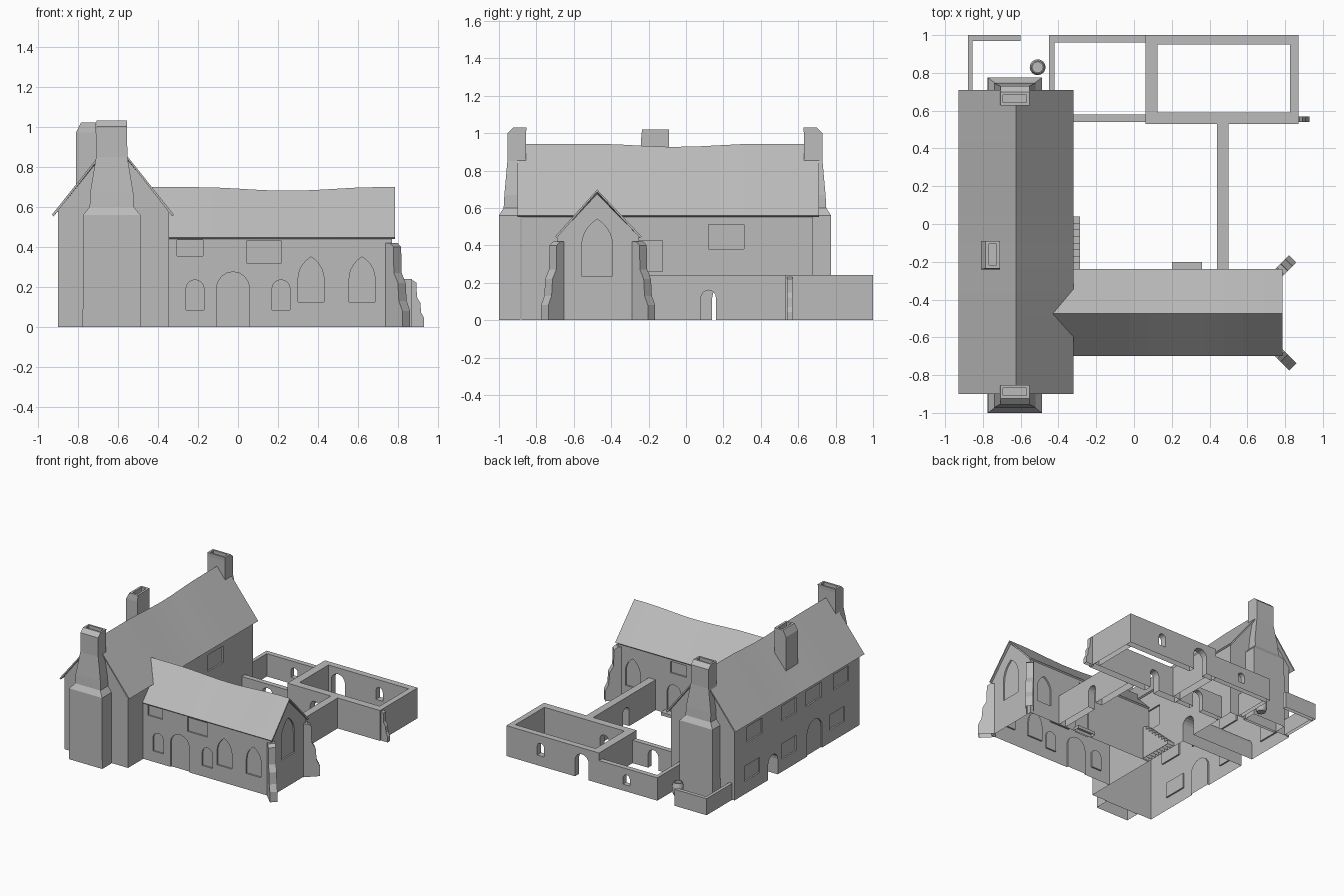
import bpy, bmesh
from math import sin, cos, pi, radians
from mathutils import Matrix, Vector

if "Cube" in bpy.data.objects:
    bpy.data.objects.remove(bpy.data.objects["Cube"])

stone = bpy.data.materials.new("grey stone")
stone.use_nodes = True
GREY = (0.5, 0.5, 0.5, 1)
stone.diffuse_color = GREY
stone.node_tree.nodes["Principled BSDF"].inputs["Base Color"].default_value = GREY


def finish(name, bm, open_bottom=True):
    """Turn a bmesh into an object, leaving its underside open."""
    bmesh.ops.recalc_face_normals(bm, faces=bm.faces)
    if open_bottom:
        under = [f for f in bm.faces if all(v.co.z < 0.001 for v in f.verts)]
        bmesh.ops.delete(bm, geom=under, context="FACES")
    me = bpy.data.meshes.new(name)
    bm.to_mesh(me)
    bm.free()
    me.materials.append(stone)
    ob = bpy.data.objects.new(name, me)
    bpy.context.scene.collection.objects.link(ob)
    return ob


def prism(bm, pts, axis, a, b):
    """Extrude a profile (u, z) along x or y from a to b."""
    place = (lambda t, u, z: (t, u, z)) if axis == "x" else (lambda t, u, z: (u, t, z))
    lo, hi = ([bm.verts.new(place(t, u, z)) for u, z in pts] for t in (a, b))
    n = len(pts)
    bm.faces.new(lo)
    bm.faces.new(hi[::-1])
    for i in range(n):
        j = (i + 1) % n
        bm.faces.new((lo[i], lo[j], hi[j], hi[i]))


def loft(bm, sections):
    """Stack rectangles (z, x0, x1, y0, y1); returns the top face."""
    rings = [[bm.verts.new(p) for p in ((x0, y0, z), (x1, y0, z), (x1, y1, z), (x0, y1, z))]
             for z, x0, x1, y0, y1 in sections]
    bm.faces.new(rings[0][::-1])
    for r, s in zip(rings, rings[1:]):
        for i in range(4):
            j = (i + 1) % 4
            bm.faces.new((r[i], r[j], s[j], s[i]))
    return bm.faces.new(rings[-1])


def outline(kind, c, w, z0, z1):
    """Opening outline: rect, round arch or pointed arch."""
    h = w / 2
    if kind == "rect":
        return [(c - h, z0), (c + h, z0), (c + h, z1), (c - h, z1)]
    pts = [(c - h, z0), (c + h, z0)]
    if kind == "round":
        return pts + [(c + h * cos(pi * i / 8), z1 - h + h * sin(pi * i / 8)) for i in range(9)]
    rise = w * 0.87
    side = [(h - w + w * cos(radians(12 * i)), z1 - rise + w * sin(radians(12 * i))) for i in range(5)]
    return pts + [(c + u, z) for u, z in side] + [(c, z1)] + [(c - u, z) for u, z in side[::-1]]


def cut(ob, openings):
    """Subtract openings (axis, a, b, kind, centre, width, z0, z1)."""
    bm = bmesh.new()
    for axis, a, b, *shape in openings:
        prism(bm, outline(*shape), axis, a, b)
    cutter = finish(ob.name + "_cutter", bm, False)
    mod = ob.modifiers.new("openings", "BOOLEAN")
    mod.operation, mod.solver, mod.object = "DIFFERENCE", "EXACT", cutter
    dg = bpy.context.evaluated_depsgraph_get()
    ob.data = bpy.data.meshes.new_from_object(ob.evaluated_get(dg))
    ob.modifiers.clear()
    bpy.data.objects.remove(cutter)


def strip(ob, test):
    bm = bmesh.new()
    bm.from_mesh(ob.data)
    bmesh.ops.delete(bm, geom=[f for f in bm.faces if test(f)], context="FACES")
    bm.to_mesh(ob.data)
    bm.free()


def hidden(f):
    """Undersides and the slopes covered by the roof."""
    return 0.3 < f.normal.z < 0.9 or (f.normal.z < -0.9 and f.calc_center_median().z < 0.001)


# main house walls with recessed windows, two doors and a passage
D = 0.012
bm = bmesh.new()
prism(bm, [(-0.9, 0), (-0.345, 0), (-0.345, 0.58), (-0.625, 0.925), (-0.9, 0.58)], "y", -0.88, 0.68)
house = finish("house_walls", bm, False)
west = ("x", -1, -0.9 + D)
east = ("x", -0.345 - D, -0.2)
cuts = [west + ("rect", y, 0.19, 0.4, 0.52) for y in (0.43, 0, -0.31, -0.65)]
cuts += [west + ("rect", y, 0.19, 0.1, 0.22) for y in (0.46, 0, -0.6)]
cuts += [west + ("round", -0.32, 0.19, -0.1, 0.26),
         ("x", -1, 0, "round", 0.2, 0.12, -0.1, 0.18),
         east + ("rect", 0.215, 0.19, 0.38, 0.51),
         east + ("rect", -0.19, 0.13, 0.26, 0.425)]
cut(house, cuts)
strip(house, hidden)

# wing walls
bm = bmesh.new()
prism(bm, [(-0.69, 0), (-0.25, 0), (-0.25, 0.445), (-0.475, 0.675), (-0.69, 0.445)], "x", -0.345, 0.77)
wing = finish("wing_walls", bm, False)
front = ("y", -1, -0.69 + D)
back = ("y", -0.25 - D, 0)
cuts = [front + o for o in (
    ("rect", -0.24, 0.13, 0.355, 0.435), ("rect", 0.13, 0.175, 0.32, 0.43),
    ("round", -0.215, 0.09, 0.085, 0.235), ("round", -0.025, 0.165, -0.1, 0.275),
    ("round", 0.215, 0.09, 0.085, 0.235),
    ("point", 0.365, 0.13, 0.125, 0.35), ("point", 0.62, 0.13, 0.125, 0.35))]
cuts += [back + ("rect", 0.24, 0.14, 0.33, 0.42), back + ("round", 0.28, 0.12, -0.1, 0.24),
         back + ("point", 0.64, 0.13, 0.125, 0.35),
         ("x", 0.77 - D, 1, "point", -0.475, 0.165, 0.235, 0.54)]
cut(wing, cuts)
strip(wing, lambda f: hidden(f) or (f.normal.x < -0.9 and f.calc_center_median().x < -0.34))


def roof(name, axis, a, b, ridge, e0, e1, z_eave, z_ridge, dip_at, dip):
    """Thin pitched roof whose ridge sags around dip_at."""
    bm = bmesh.new()
    rows = []
    for i in range(13):
        t = a + (b - a) * i / 12
        d = min(1, abs(t - dip_at) / 0.45)
        zr = z_ridge - dip * (1 + cos(pi * d)) / 2
        row = [(e0, z_eave), (ridge, zr), (e1, z_eave)]
        rows.append([bm.verts.new((t, u, z) if axis == "x" else (u, t, z)) for u, z in row])
    for r, s in zip(rows, rows[1:]):
        for k in (0, 1):
            bm.faces.new((r[k], r[k + 1], s[k + 1], s[k]))
    ob = finish(name, bm, False)
    if ob.data.polygons[0].normal.z < 0:
        ob.data.flip_normals()
    mod = ob.modifiers.new("thickness", "SOLIDIFY")
    mod.thickness, mod.offset = 0.012, -1


roof("house_roof", "y", -0.9, 0.71, -0.625, -0.93, -0.32, 0.56, 0.943, -0.05, 0.017)
roof("wing_roof", "x", -0.43, 0.785, -0.475, -0.7, -0.237, 0.447, 0.698, 0.25, 0.018)


def flue(bm, top, rim):
    """Sink a flue into the top of a stack."""
    bmesh.ops.recalc_face_normals(bm, faces=bm.faces)
    bmesh.ops.inset_individual(bm, faces=[top], thickness=rim)
    floor = bmesh.ops.extrude_face_region(bm, geom=[top])["geom"]
    bmesh.ops.delete(bm, geom=[top], context="FACES_ONLY")
    for v in floor:
        if isinstance(v, bmesh.types.BMVert):
            v.co.z -= 0.04


# gable chimneys: (z, half width, outward reach, inner reach)
steps = [(0, 0.145, 0.125, -0.01), (0.56, 0.143, 0.125, -0.01), (0.6, 0.11, 0.1, 0.01),
         (0.67, 0.108, 0.096, 0.02), (0.85, 0.078, 0.08, 0.02), (1.0, 0.077, 0.08, 0.02),
         (1.03, 0.077, 0.048, 0.022)]
for name, wall, s in (("front_chimney", -0.875, -1), ("back_chimney", 0.65, 1)):
    bm = bmesh.new()
    top = loft(bm, [(z, -0.631 - w, -0.631 + w, *sorted((wall + s * o, wall - s * i)))
                    for z, w, o, i in steps])
    flue(bm, top, 0.021)
    finish(name, bm)

# chimney on the roof slope
bm = bmesh.new()
top = loft(bm, [(0.68, -0.81, -0.71, -0.24, -0.09), (0.97, -0.81, -0.71, -0.24, -0.09),
                (1.02, -0.785, -0.71, -0.235, -0.09)])
flue(bm, top, 0.024)
finish("slope_chimney", bm)


def buttress(name, x, y, angle, scale, width, height):
    """Stepped buttress leaning out from a corner."""
    prof = [(-0.02, 0), (0.1, 0), (0.1, 0.08), (0.075, 0.13), (0.068, 0.22), (0.04, 0.27),
            (0.036, 0.4), (0.01, 0.42), (-0.02, 0.42)]
    bm = bmesh.new()
    prism(bm, [(u * scale, z * height) for u, z in prof], "y", -width / 2, width / 2)
    bm.transform(Matrix.Translation((x, y, 0)) @ Matrix.Rotation(radians(angle), 4, "Z"))
    finish(name, bm)


buttress("front_buttress", 0.77, -0.685, -45, 1, 0.055, 1)
buttress("rear_buttress", 0.77, -0.255, 45, 1, 0.055, 1)
buttress("garden_buttress", 0.87, 0.555, 0, 0.6, 0.03, 0.55)


def garden_wall(name, x0, x1, y0, y1, h, *openings):
    bm = bmesh.new()
    loft(bm, [(0, x0, x1, y0, y1), (h, x0, x1, y0, y1)])
    ob = finish(name, bm, False)
    if openings:
        axis = "y" if x1 - x0 > y1 - y0 else "x"
        a, b = (y0, y1) if axis == "y" else (x0, x1)
        cut(ob, [(axis, a - 0.1, b + 0.1, "round") + o for o in openings])
    strip(ob, hidden)


# garden and outbuilding walls, with arched openings right through
garden_wall("low_back_wall", -0.88, -0.6, 0.97, 1, 0.13)
garden_wall("low_side_wall", -0.88, -0.855, 0.68, 0.97, 0.13)
garden_wall("yard_side_wall", -0.45, -0.42, 0.68, 0.96, 0.18)
garden_wall("yard_back_wall", -0.45, 0.06, 0.96, 1, 0.18, (-0.18, 0.06, 0.05, 0.13))
garden_wall("yard_front_wall", -0.345, 0.06, 0.54, 0.58, 0.18, (-0.12, 0.09, -0.1, 0.15))
garden_wall("outbuilding_left", 0.06, 0.125, 0.59, 0.95, 0.24)
garden_wall("outbuilding_right", 0.825, 0.87, 0.59, 0.95, 0.24)
garden_wall("outbuilding_back", 0.06, 0.87, 0.95, 1, 0.24,
            (0.21, 0.12, -0.1, 0.19), (0.57, 0.06, 0.08, 0.18))
garden_wall("outbuilding_front", 0.06, 0.87, 0.53, 0.59, 0.24, (0.3, 0.08, -0.1, 0.16))
garden_wall("courtyard_wall", 0.44, 0.5, -0.25, 0.53, 0.24, (0.12, 0.08, -0.1, 0.16))

# outside stair to the upper door, and the wing doorstep
bm = bmesh.new()
for i in range(8):
    y = 0.04 - 0.035 * i
    loft(bm, [(z, -0.345, -0.285, y - 0.035, y) for z in (0, 0.0325 * (i + 1))])
finish("outside_stair", bm)
bm = bmesh.new()
loft(bm, [(z, 0.2, 0.36, -0.25, -0.2) for z in (0, 0.025)])
finish("doorstep", bm)

# barrel by the back chimney
bm = bmesh.new()
prof = [(0, 0), (0.032, 0), (0.042, 0.03), (0.042, 0.07), (0.033, 0.1), (0.027, 0.1), (0.027, 0.08), (0, 0.08)]
vs = [bm.verts.new((-0.51 + r, 0.83, z)) for r, z in prof]
es = [bm.edges.new(p) for p in zip(vs, vs[1:])]
bmesh.ops.spin(bm, geom=vs + es, cent=(-0.51, 0.83, 0), axis=(0, 0, 1), angle=2 * pi, steps=16)
bmesh.ops.remove_doubles(bm, verts=bm.verts, dist=0.0005)
finish("barrel", bm, False)
